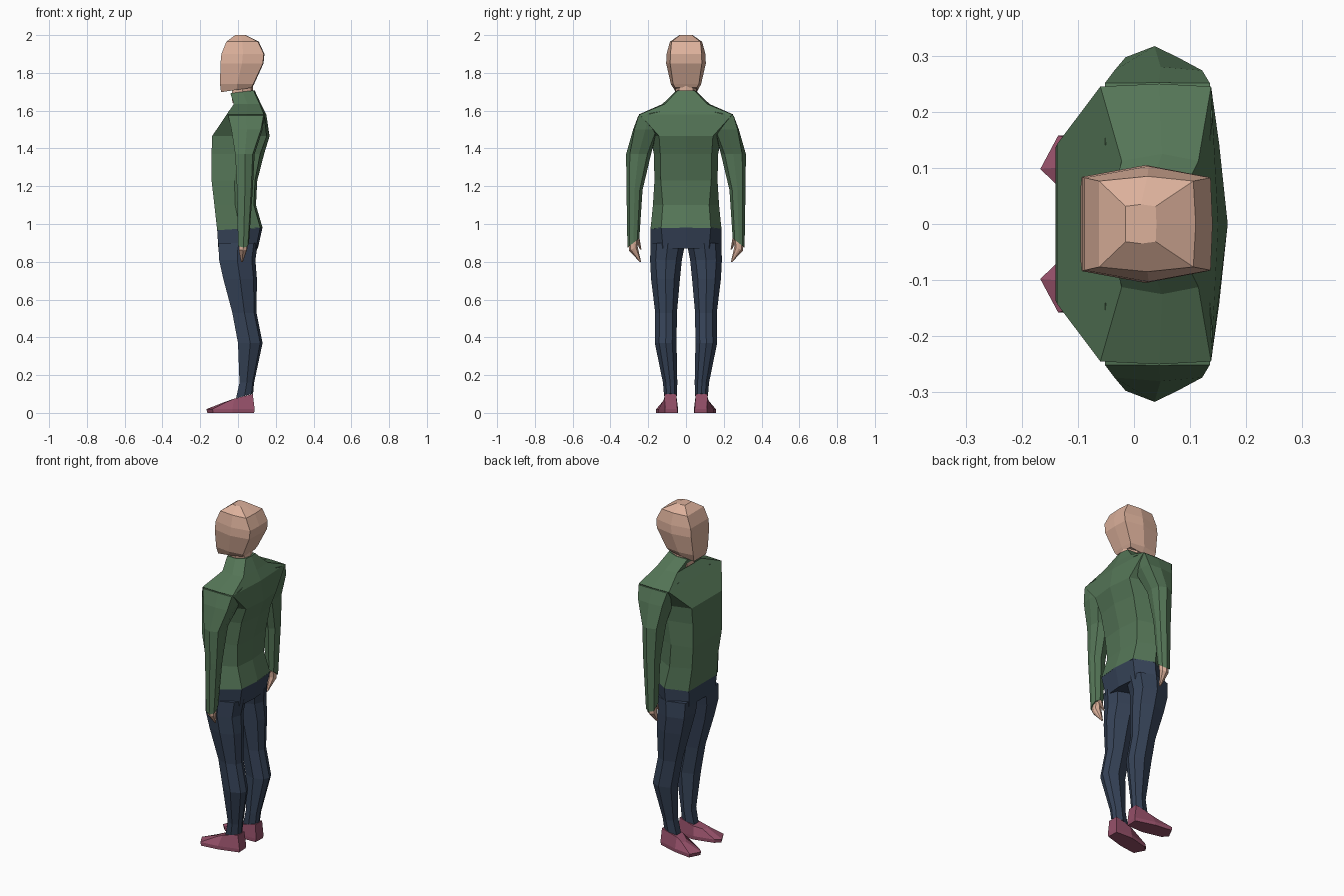
import bpy, bmesh


def material(name, rgb):
    m = bpy.data.materials.new(name)
    m.diffuse_color = (*rgb, 1)
    return m


SKIN = material("skin", (0.72, 0.44, 0.33))
GREEN = material("green cloth", (0.09, 0.18, 0.095))
NAVY = material("navy cloth", (0.036, 0.055, 0.095))
PLUM = material("plum", (0.30, 0.08, 0.14))


def ring(z, x0, x1, y0, y1, c=0.65, b=0.8, tx=0, ty=0):
    """Seven-sided section facing -x; c squares the corners, tx/ty tilt it."""
    shape = [(-1, -c), (-1, c), (0, 1), (b, c), (1, 0), (b, -c), (0, -1)]
    return [((x0 + x1) / 2 + u * (x1 - x0) / 2,
             (y0 + y1) / 2 + v * (y1 - y0) / 2,
             z + tx * u + ty * v) for u, v in shape]


def loft(name, rings, mat, mirror=False):
    bm = bmesh.new()
    loops = [[bm.verts.new(p) for p in r] for r in rings]
    n = len(loops[0])
    for a, b in zip(loops, loops[1:]):
        for i in range(n):
            j = (i + 1) % n
            bm.faces.new((a[i], a[j], b[j], b[i]))
    bm.faces.new(loops[0])
    bm.faces.new(loops[-1])
    bmesh.ops.recalc_face_normals(bm, faces=bm.faces)
    me = bpy.data.meshes.new(name)
    bm.to_mesh(me)
    bm.free()
    me.materials.append(mat)
    ob = bpy.data.objects.new(name, me)
    bpy.context.collection.objects.link(ob)
    if mirror:
        mod = ob.modifiers.new("mirror", 'MIRROR')
        mod.use_axis = (False, True, False)
    return ob


# Head and neck
loft("head", [
    ring(1.71, -0.09, 0.075, -0.06, 0.06, 0.95, 0.95, tx=0.012),
    ring(1.74, -0.095, 0.085, -0.08, 0.08, 0.85, 0.95),
    ring(1.85, -0.093, 0.135, -0.105, 0.105, 0.8, 0.97),
    ring(1.90, -0.088, 0.14, -0.103, 0.103, 0.8, 0.97),
    ring(1.965, -0.062, 0.11, -0.085, 0.085, 0.9, 0.95),
    ring(2.00, -0.015, 0.04, -0.035, 0.035, 0.9, 0.95)], SKIN)
loft("neck", [
    ring(1.64, -0.03, 0.08, -0.055, 0.055),
    ring(1.76, -0.035, 0.08, -0.058, 0.058)], SKIN)

# Pullover body, hem to collar
loft("pullover_body", [
    ring(0.972, -0.11, 0.13, -0.188, 0.188, 0.7, 0.9, tx=0.008),
    ring(1.10, -0.125, 0.095, -0.175, 0.175, 0.7, 0.9),
    ring(1.23, -0.14, 0.102, -0.167, 0.167, 0.8, 0.9),
    ring(1.37, -0.14, 0.138, -0.17, 0.17, 0.8, 0.85),
    ring(1.465, -0.137, 0.167, -0.19, 0.19, 0.75, 0.9),
    ring(1.58, -0.06, 0.15, -0.25, 0.25, 0.98, 0.88),
    ring(1.635, -0.022, 0.122, -0.125, 0.125, 0.9, 0.9),
    ring(1.70, -0.04, 0.088, -0.058, 0.058, 0.75, 0.9, tx=0.008)], GREEN)

# Sleeves and hands
loft("sleeve", [
    ring(1.585, -0.052, 0.14, 0.14, 0.252, 0.98, 0.95, ty=-0.01),
    ring(1.50, -0.035, 0.13, 0.15, 0.28, 0.9, 0.9),
    ring(1.37, -0.015, 0.088, 0.185, 0.317, 0.7),
    ring(1.18, -0.005, 0.078, 0.23, 0.315, 0.65),
    ring(0.90, 0.0, 0.058, 0.247, 0.31, 0.65, ty=-0.025)], GREEN, True)
loft("hand", [
    ring(0.92, 0.008, 0.052, 0.25, 0.305, 0.65, ty=-0.02),
    ring(0.87, 0.004, 0.05, 0.256, 0.302, 0.6, ty=-0.01),
    ring(0.80, 0.016, 0.026, 0.238, 0.246, 0.6)], SKIN, True)
loft("thumb", [
    ring(0.925, 0.01, 0.04, 0.246, 0.27, 0.6),
    ring(0.865, 0.008, 0.016, 0.236, 0.244, 0.6)], SKIN, True)

# Trousers
loft("trouser_hips", [
    ring(0.87, -0.104, 0.105, -0.187, 0.187, 0.65, 0.9),
    ring(0.975, -0.11, 0.13, -0.188, 0.188, 0.7, 0.9, tx=0.008)], NAVY)
loft("trouser_leg", [
    ring(0.09, -0.01, 0.08, 0.048, 0.116, 0.6, tx=0.012),
    ring(0.16, 0.008, 0.085, 0.046, 0.122, 0.6),
    ring(0.37, 0.0, 0.13, 0.05, 0.165, 0.6),
    ring(0.53, -0.03, 0.098, 0.048, 0.163, 0.6),
    ring(0.71, -0.078, 0.1, 0.032, 0.185, 0.6),
    ring(0.81, -0.1, 0.092, 0.022, 0.19, 0.65),
    ring(0.90, -0.104, 0.105, 0.004, 0.187, 0.65)], NAVY, True)

# Shoes, toes pointing to -x and splayed outward
sole = [(0.085, 0.046), (0.088, 0.112), (-0.03, 0.145), (-0.135, 0.158),
        (-0.167, 0.098), (-0.138, 0.07), (-0.02, 0.042)]
instep = [(0.078, 0.052, 0.1), (0.078, 0.113, 0.1), (-0.02, 0.116, 0.075),
          (-0.06, 0.125, 0.058), (-0.07, 0.105, 0.058),
          (-0.055, 0.075, 0.06), (-0.015, 0.05, 0.075)]
loft("shoe", [
    [(x * 0.97, y, 0.0) for x, y in sole],
    [(x, y, 0.02) for x, y in sole],
    instep], PLUM, True)
